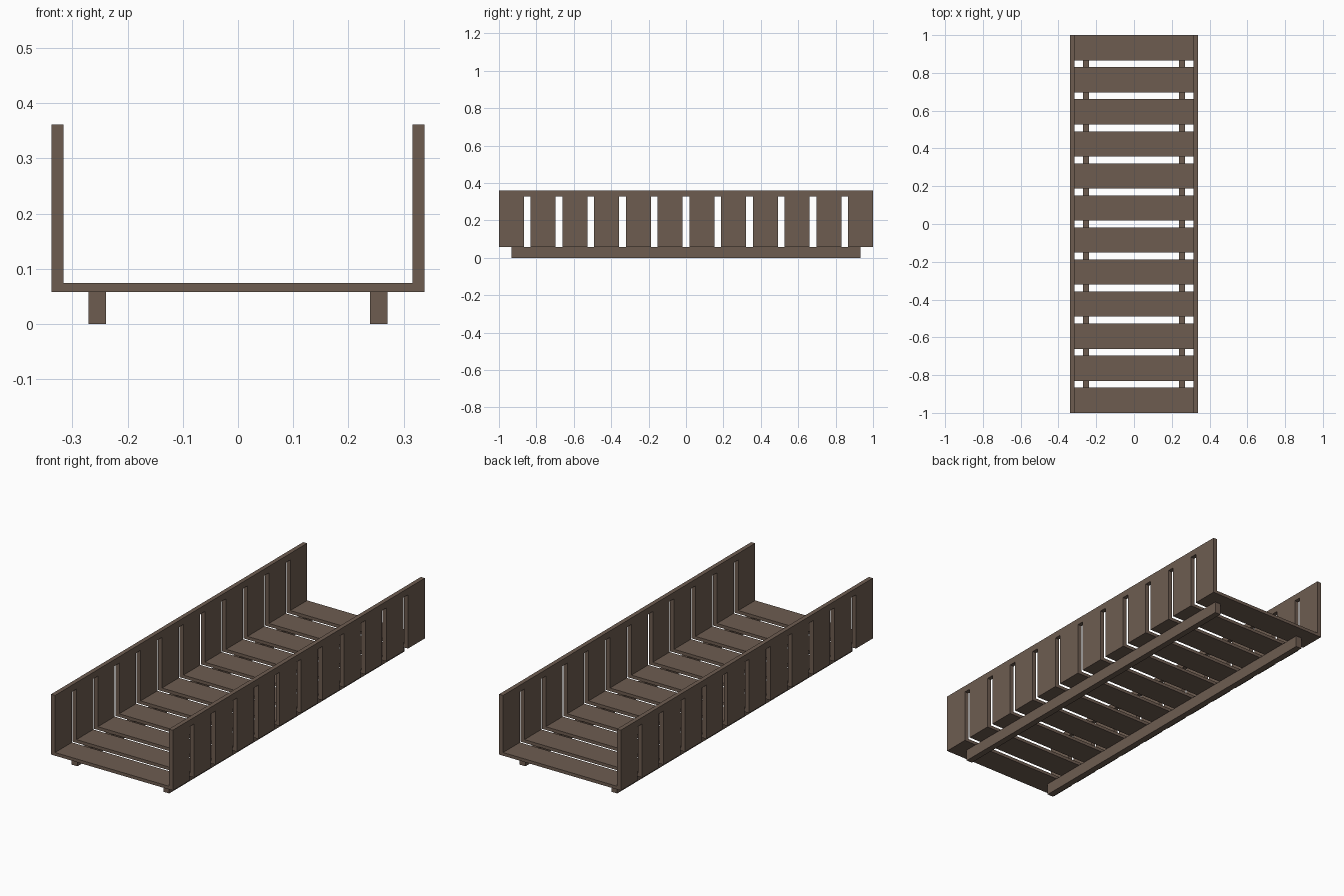
import bpy

if "Cube" in bpy.data.objects:
    bpy.data.objects.remove(bpy.data.objects["Cube"])

# Single dark wood colour
wood = bpy.data.materials.new("dark wood")
wood.diffuse_color = (0.155, 0.108, 0.081, 1)
wood.use_nodes = True
wood.node_tree.nodes["Principled BSDF"].inputs["Base Color"].default_value = wood.diffuse_color

COUNT = 12               # slats along the length
SLAT = 0.1335            # slat width
PITCH = (2 - SLAT) / (COUNT - 1)
HALF_W = 0.338           # half of overall width
WALL_T = 0.022           # side wall thickness
RUNNER_TOP, FLOOR_TOP, SLOT_TOP, TOP = 0.058, 0.074, 0.328, 0.361


def box(name, x0, x1, y0, y1, z0, z1):
    """Axis-aligned box between two corners."""
    bpy.ops.mesh.primitive_cube_add(
        size=1, location=((x0 + x1) / 2, (y0 + y1) / 2, (z0 + z1) / 2))
    ob = bpy.context.object
    ob.name = name
    ob.scale = (x1 - x0, y1 - y0, z1 - z0)
    bpy.ops.object.transform_apply(location=False, rotation=False, scale=True)
    ob.data.materials.append(wood)
    return ob


# Floor slats with the upright side slats standing on their ends
for i in range(COUNT):
    y0 = -1 + i * PITCH
    y1 = y0 + SLAT
    box(f"floor_slat_{i + 1}", -HALF_W, HALF_W, y0, y1, RUNNER_TOP, FLOOR_TOP)
    for side, label in ((-1, "left"), (1, "right")):
        xa, xb = sorted((side * HALF_W, side * (HALF_W - WALL_T)))
        box(f"{label}_side_slat_{i + 1}", xa, xb, y0, y1, FLOOR_TOP, SLOT_TOP)

# Top rails and the runners under the floor
for side, label in ((-1, "left"), (1, "right")):
    xa, xb = sorted((side * HALF_W, side * (HALF_W - WALL_T)))
    box(f"{label}_top_rail", xa, xb, -1, 1, SLOT_TOP, TOP)
    xa, xb = sorted((side * 0.271, side * 0.239))
    box(f"{label}_runner", xa, xb, -0.933, 0.933, 0, RUNNER_TOP)
